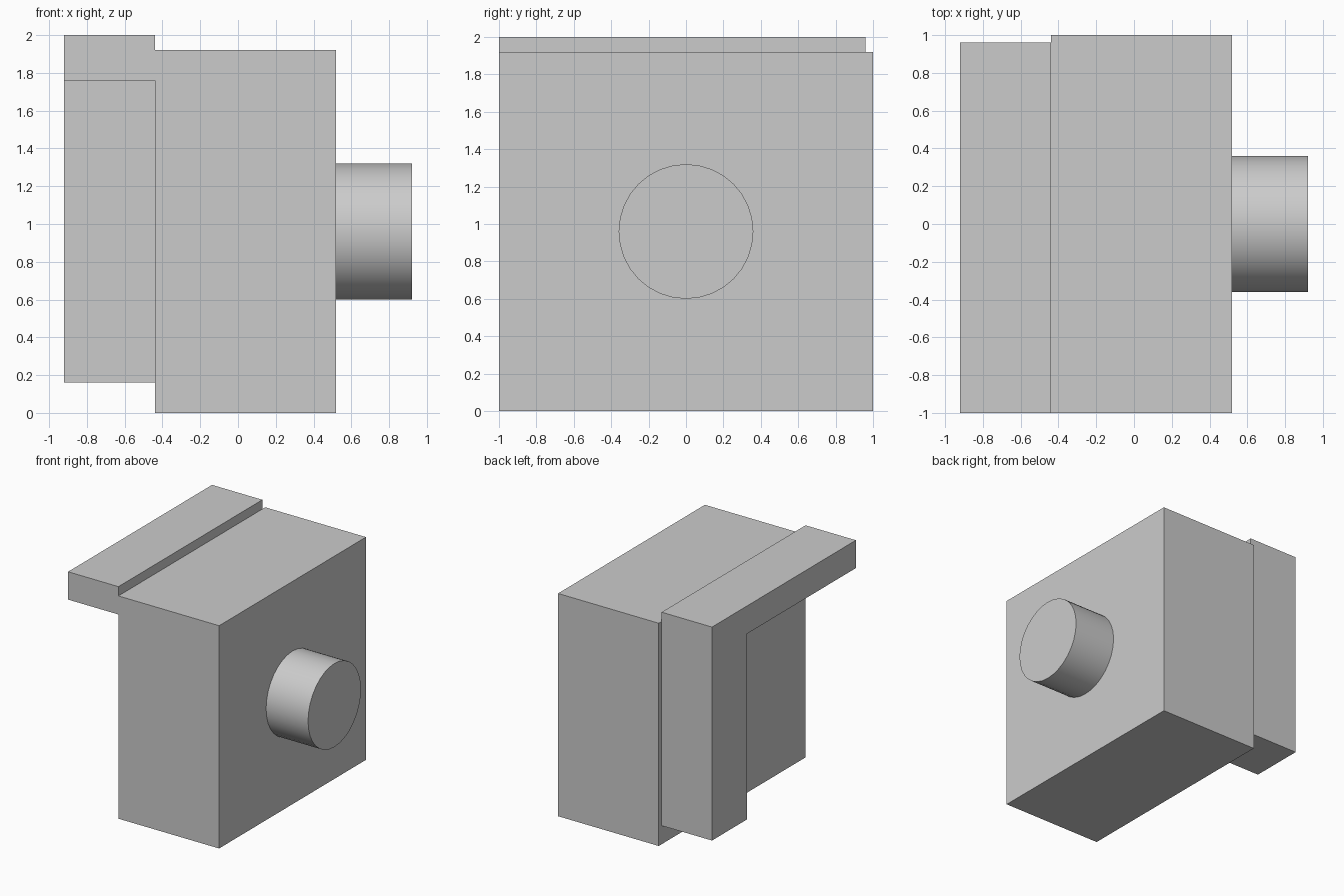
import bpy, bmesh, math
from mathutils import Vector

default = bpy.data.objects.get("Cube")
if default:
    bpy.data.objects.remove(default, do_unlink=True)

grey = bpy.data.materials.new("light grey")
grey.use_nodes = True
colour = (0.6, 0.6, 0.6, 1)
grey.diffuse_color = colour
grey.node_tree.nodes["Principled BSDF"].inputs["Base Color"].default_value = colour


def extrude_along_x(name, profile, x0, x1):
    """Extrude a closed (y, z) profile from x0 to x1."""
    bm = bmesh.new()
    face = bm.faces.new([bm.verts.new((x0, y, z)) for y, z in profile])
    result = bmesh.ops.extrude_face_region(bm, geom=[face])
    moved = [v for v in result["geom"] if isinstance(v, bmesh.types.BMVert)]
    bmesh.ops.translate(bm, verts=moved, vec=Vector((x1 - x0, 0, 0)))
    bmesh.ops.recalc_face_normals(bm, faces=bm.faces)
    mesh = bpy.data.meshes.new(name)
    bm.to_mesh(mesh)
    bm.free()
    mesh.materials.append(grey)
    obj = bpy.data.objects.new(name, mesh)
    bpy.context.collection.objects.link(obj)
    return obj


# Main block
extrude_along_x("main_block", [(-1, 0), (1, 0), (1, 1.92), (-1, 1.92)], -0.44, 0.52)

# L-shaped bracket: long top flange and a leg at the back
extrude_along_x("angle_bracket",
                [(-1, 2), (-1, 1.76), (0.48, 1.76), (0.48, 0.16), (0.96, 0.16), (0.96, 2)],
                -0.92, -0.44)

# Round boss on the side
bpy.ops.mesh.primitive_cylinder_add(vertices=32, radius=0.36, depth=0.4,
                                    location=(0.72, 0, 0.96),
                                    rotation=(0, math.pi / 2, 0))
boss = bpy.context.object
boss.name = "round_boss"
boss.data.materials.append(grey)
bpy.ops.object.shade_smooth_by_angle(angle=math.radians(30))
